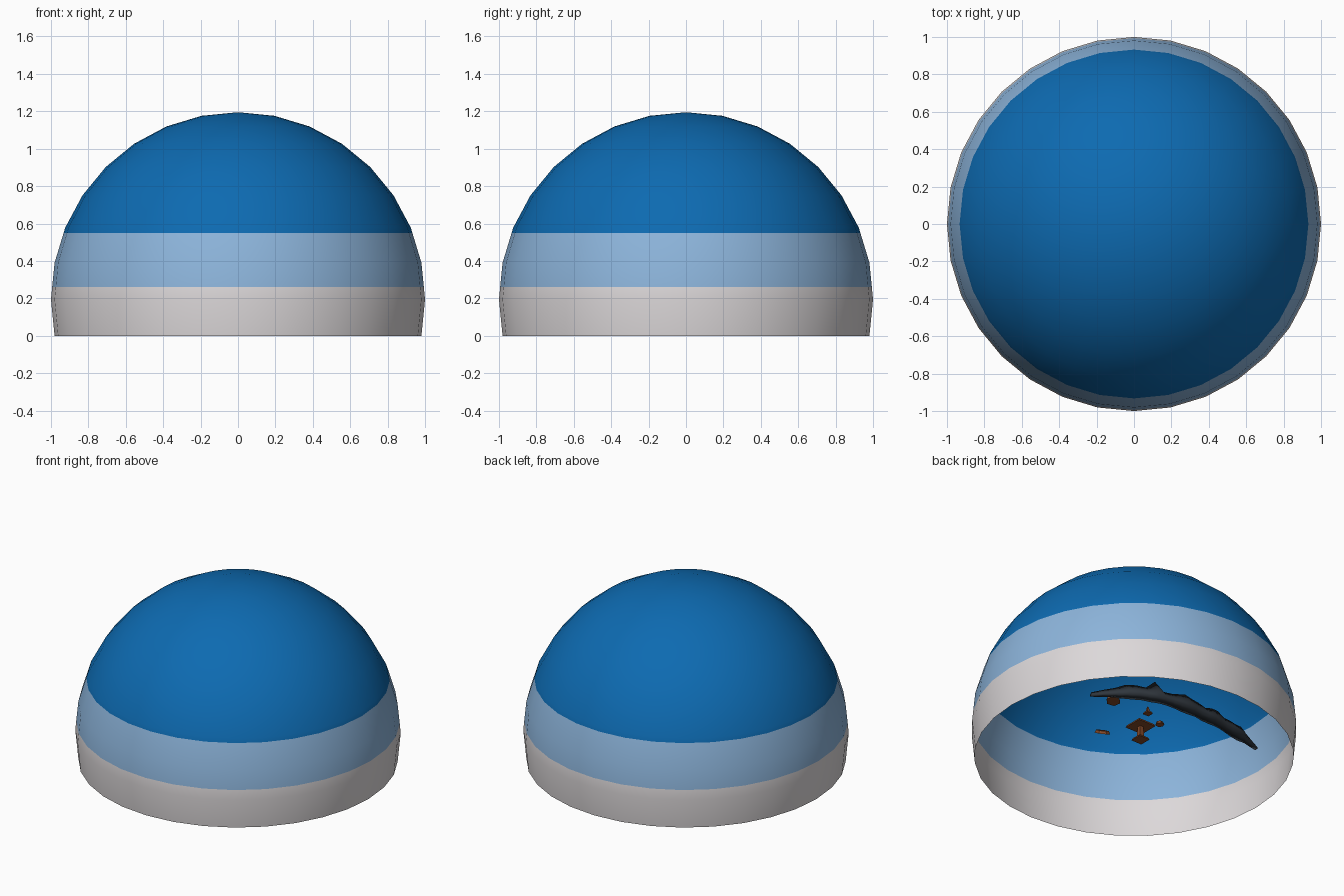
import bpy, bmesh, math, random
from mathutils import Matrix, Vector

if "Cube" in bpy.data.objects:
    bpy.data.objects.remove(bpy.data.objects["Cube"])

random.seed(4)


def mat(name, rgb):
    m = bpy.data.materials.new(name)
    m.diffuse_color = (*rgb, 1)
    m.use_nodes = True
    m.node_tree.nodes["Principled BSDF"].inputs["Base Color"].default_value = m.diffuse_color
    return m


BLUE = mat("deep blue", (0.004, 0.145, 0.440))
PALE = mat("pale blue", (0.265, 0.460, 0.710))
WHITE = mat("warm white", (0.72, 0.69, 0.70))
SLATE = mat("dark slate", (0.030, 0.038, 0.048))
RUST = mat("rust brown", (0.22, 0.065, 0.022))


def finish(bm, name, mats):
    me = bpy.data.meshes.new(name)
    bm.to_mesh(me)
    bm.free()
    for m in mats:
        me.materials.append(m)
    ob = bpy.data.objects.new(name, me)
    bpy.context.collection.objects.link(ob)
    return ob


# Sky dome: open sphere, cut into three colour bands by height
CZ = math.sin(math.radians(11.25))
bm = bmesh.new()
bmesh.ops.create_uvsphere(bm, u_segments=32, v_segments=16, radius=1,
                          matrix=Matrix.Translation((0, 0, CZ)))
bmesh.ops.delete(bm, geom=[v for v in bm.verts if v.co.z < -0.05], context='VERTS')
for h in (0.26, 0.55):
    bmesh.ops.bisect_plane(bm, geom=bm.verts[:] + bm.edges[:] + bm.faces[:],
                           plane_co=(0, 0, h), plane_no=(0, 0, 1))
for f in bm.faces:
    z = f.calc_center_median().z
    f.material_index = 0 if z < 0.26 else 1 if z < 0.55 else 2
    f.smooth = True
finish(bm, "sky_dome", [WHITE, PALE, BLUE])

# Mountain ridge: irregular closed section swept along a shallow arc at the back
N = 22
bm = bmesh.new()
rings = []
for i in range(N + 1):
    t = i / N
    x = -0.60 + 1.20 * t
    y = 0.555 - 0.10 * max(0, -x / 0.6) ** 2 - 0.25 * max(0, (x - 0.1) / 0.5) ** 2
    end = min(1, 0.35 + 4 * min(t, 1 - t))
    w = 0.038 * end * random.uniform(0.8, 1.2)
    h = 0.085 * end * random.uniform(0.75, 1.1) + (0.035 if i in (12, 16) else 0)
    sec = [(w, 0.07), (w * 0.8, 0.07 + h * 0.45), (0, 0.07 + h),
           (-w * 0.8, 0.07 + h * 0.45), (-w, 0.07)]
    rings.append([bm.verts.new((x, y + a, b)) for a, b in sec])
for r, s in zip(rings, rings[1:]):
    for k in range(5):
        bm.faces.new((r[k], r[(k + 1) % 5], s[(k + 1) % 5], s[k]))
bm.faces.new(rings[0])
bm.faces.new(rings[-1])
bmesh.ops.recalc_face_normals(bm, faces=bm.faces)
for f in bm.faces:
    f.smooth = True
finish(bm, "mountain_ridge", [SLATE])


def block(name, pos, size, taper=1.0, rot=(0, 0, 0), sides=4):
    """Tapered prism; size is x, y, z extent of a square-section block."""
    bm = bmesh.new()
    r = 0.5 / math.cos(math.pi / sides)
    bmesh.ops.create_cone(bm, cap_ends=True, segments=sides, radius1=r,
                          radius2=r * taper, depth=1,
                          matrix=Matrix.Rotation(math.pi / sides, 4, 'Z'))
    bmesh.ops.scale(bm, vec=Vector(size), verts=bm.verts)
    ob = finish(bm, name, [RUST])
    ob.location = pos
    ob.rotation_euler = rot
    return ob


# Pedestal near the centre: base, waist and square slab
block("pedestal_base", (-0.01, 0.05, 0.105), (0.08, 0.08, 0.015), 0.8)
block("pedestal_stem", (-0.01, 0.05, 0.145), (0.035, 0.035, 0.09), 0.7)
block("pedestal_slab", (-0.01, 0.05, 0.198), (0.13, 0.13, 0.015), 0.9)

# Scattered floating rocks
block("far_rock", (0.375, 0.25, 0.15), (0.10, 0.08, 0.02), 0.8, (0, 0, 0.8), 6)
block("small_rock_base", (0.12, 0.275, 0.142), (0.045, 0.045, 0.014), 0.7)
block("small_rock_tip", (0.12, 0.275, 0.165), (0.022, 0.022, 0.035), 0.3)
block("side_rock", (-0.03, 0.21, 0.15), (0.055, 0.045, 0.018), 0.8, (0.1, 0.1, 0.3), 6)
block("tilted_rock", (0.174, -0.095, 0.15), (0.07, 0.09, 0.018), 0.8, (-0.45, 0.45, 0.2), 6)
